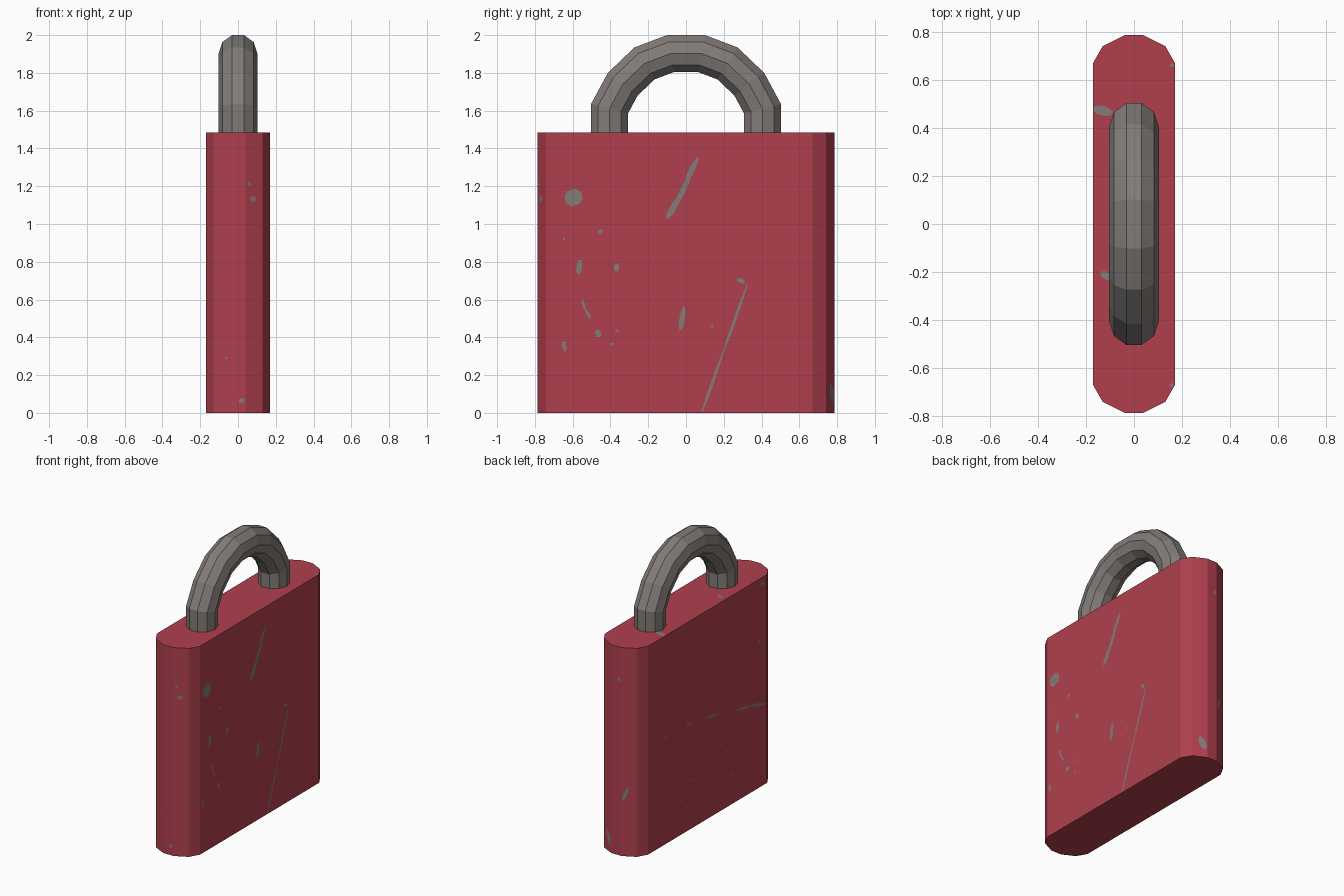
import bpy, bmesh, math
from mathutils import Vector

LIFT = 0.002
TOP = 1.485


def material(name, rgb):
    m = bpy.data.materials.new(name)
    m.diffuse_color = (*rgb, 1)
    return m


red = material("red_paint", (0.434, 0.051, 0.076))
steel = material("grey_steel", (0.223, 0.202, 0.188))


def finish(name, bm, mat):
    me = bpy.data.meshes.new(name)
    bm.to_mesh(me)
    bm.free()
    me.materials.append(mat)
    ob = bpy.data.objects.new(name, me)
    bpy.context.collection.objects.link(ob)
    return ob


# Lock body: chamfered slab outline pulled upwards
quarter = [(0.17, 0.67), (0.13, 0.74), (0.04, 0.785)]
outline = quarter + [(-x, y) for x, y in reversed(quarter)]
outline += [(-x, -y) for x, y in outline]
bm = bmesh.new()
base = bm.faces.new([bm.verts.new((x, y, 0)) for x, y in outline])
ext = bmesh.ops.extrude_face_region(bm, geom=[base])
bmesh.ops.translate(bm, vec=(0, 0, TOP),
                    verts=[v for v in ext["geom"] if isinstance(v, bmesh.types.BMVert)])
bmesh.ops.recalc_face_normals(bm, faces=bm.faces)
finish("lock_body", bm, red)

# Shackle: ten-sided tube swept along a mirrored arch
half = [(0.405, 1.46), (0.405, 1.61), (0.335, 1.74), (0.22, 1.85), (0.083, 1.902)]
path = [Vector((0, y, z)) for y, z in half]
path += [Vector((0, -p.y, p.z)) for p in reversed(path)]
SIDES, R = 10, 0.103
bm = bmesh.new()
rings = []
for i, p in enumerate(path):
    a = (p - path[i - 1]).normalized() if i else Vector((0, 0, 1))
    b = (path[i + 1] - p).normalized() if i < len(path) - 1 else Vector((0, 0, -1))
    t = (a + b).normalized()
    n = Vector((1, 0, 0)).cross(t)
    grow = 1 / max(t.dot(a), 0.5)
    rings.append([bm.verts.new(p + Vector((R * math.cos(w), 0, 0)) + n * R * grow * math.sin(w))
                  for w in (math.tau * k / SIDES for k in range(SIDES))])
for r, s in zip(rings, rings[1:]):
    for k in range(SIDES):
        j = (k + 1) % SIDES
        bm.faces.new((r[k], r[j], s[j], s[k]))
bm.faces.new(rings[0])
bm.faces.new(rings[-1])
bmesh.ops.recalc_face_normals(bm, faces=bm.faces)
finish("shackle", bm, steel)


# Places flat coordinates just above one side of the body
def on_side(side):
    return lambda u, v: Vector((side * (0.17 + LIFT), u, v))


def on_end(side):
    def place(u, v):
        a = abs(u)
        y = 0.785 if a < 0.04 else 0.785 - (a - 0.04) * 0.5
        return Vector((u, side * (y + LIFT), v))
    return place


def on_top(u, v):
    return Vector((u, v, TOP + LIFT))


# Worn marks: each is a thin tapered chip from (u0, v0) to (u1, v1) with a width
def marks(name, place, normal, chips):
    bm = bmesh.new()
    for u0, v0, u1, v1, w in chips:
        d = Vector((u1 - u0, v1 - v0))
        n = Vector((-d.y, d.x)).normalized() * w / 2
        a = Vector((u0, v0))
        pts = [a - n * 0.4, a + d * 0.3 - n, a + d * 0.8 - n * 0.8, a + d - n * 0.3,
               a + d + n * 0.4, a + d * 0.7 + n, a + d * 0.2 + n * 0.9, a + n * 0.4]
        f = bm.faces.new([bm.verts.new(place(p.x, p.y)) for p in pts])
        f.normal_update()
        if f.normal.dot(Vector(normal)) < 0:
            f.normal_flip()
    finish(name, bm, steel)


marks("right_scratches", on_side(1), (1, 0, 0), [
    (-0.10, 1.03, -0.03, 1.15, 0.035), (-0.05, 1.11, 0.02, 1.25, 0.03),
    (0.00, 1.23, 0.065, 1.35, 0.03), (-0.64, 1.13, -0.55, 1.15, 0.09),
    (-0.57, 0.735, -0.56, 0.81, 0.03), (-0.37, 0.75, -0.365, 0.79, 0.03),
    (-0.465, 0.955, -0.44, 0.965, 0.02), (-0.55, 0.60, -0.535, 0.55, 0.015),
    (-0.535, 0.55, -0.505, 0.50, 0.015), (-0.47, 0.44, -0.46, 0.40, 0.03),
    (-0.65, 0.38, -0.64, 0.325, 0.022), (-0.03, 0.44, -0.01, 0.56, 0.03),
    (0.085, 0.005, 0.20, 0.33, 0.016), (0.20, 0.33, 0.325, 0.68, 0.016),
    (0.27, 0.71, 0.31, 0.69, 0.025), (-0.40, 0.36, -0.385, 0.37, 0.015),
    (-0.37, 0.43, -0.36, 0.44, 0.015), (0.13, 0.455, 0.145, 0.46, 0.015),
    (-0.65, 0.92, -0.64, 0.925, 0.015)])
marks("left_scratches", on_side(-1), (-1, 0, 0), [
    (0.49, 0.77, 0.46, 0.765, 0.015), (0.24, 0.755, 0.18, 0.745, 0.018),
    (0.01, 0.725, -0.12, 0.70, 0.02), (-0.32, 0.65, -0.49, 0.62, 0.02),
    (-0.49, 0.62, -0.66, 0.57, 0.02), (-0.57, 1.05, -0.59, 1.04, 0.03),
    (-0.60, 1.45, -0.63, 1.43, 0.03), (-0.14, 0.48, -0.16, 0.47, 0.02),
    (0.32, 0.25, 0.30, 0.24, 0.02), (0.17, 0.34, 0.15, 0.33, 0.02),
    (-0.25, 0.22, -0.27, 0.21, 0.02)])
marks("front_scratches", on_end(-1), (0, -1, 0), [
    (0.065, 1.135, 0.095, 1.13, 0.03), (0.005, 0.06, 0.036, 0.07, 0.025),
    (-0.07, 0.29, -0.055, 0.29, 0.015), (0.055, 1.22, 0.065, 1.20, 0.015)])
marks("back_scratches", on_end(1), (0, 1, 0), [
    (-0.05, 0.40, -0.08, 0.49, 0.025), (0.055, 0.06, 0.085, 0.15, 0.04),
    (-0.02, 1.24, -0.025, 1.27, 0.025)])
marks("top_scratches", on_top, (0, 0, 1), [
    (-0.168, 0.48, -0.09, 0.46, 0.04), (-0.135, -0.20, -0.10, -0.23, 0.03),
    (0.15, 0.655, 0.165, 0.665, 0.015), (0.15, -0.675, 0.163, -0.665, 0.015)])
